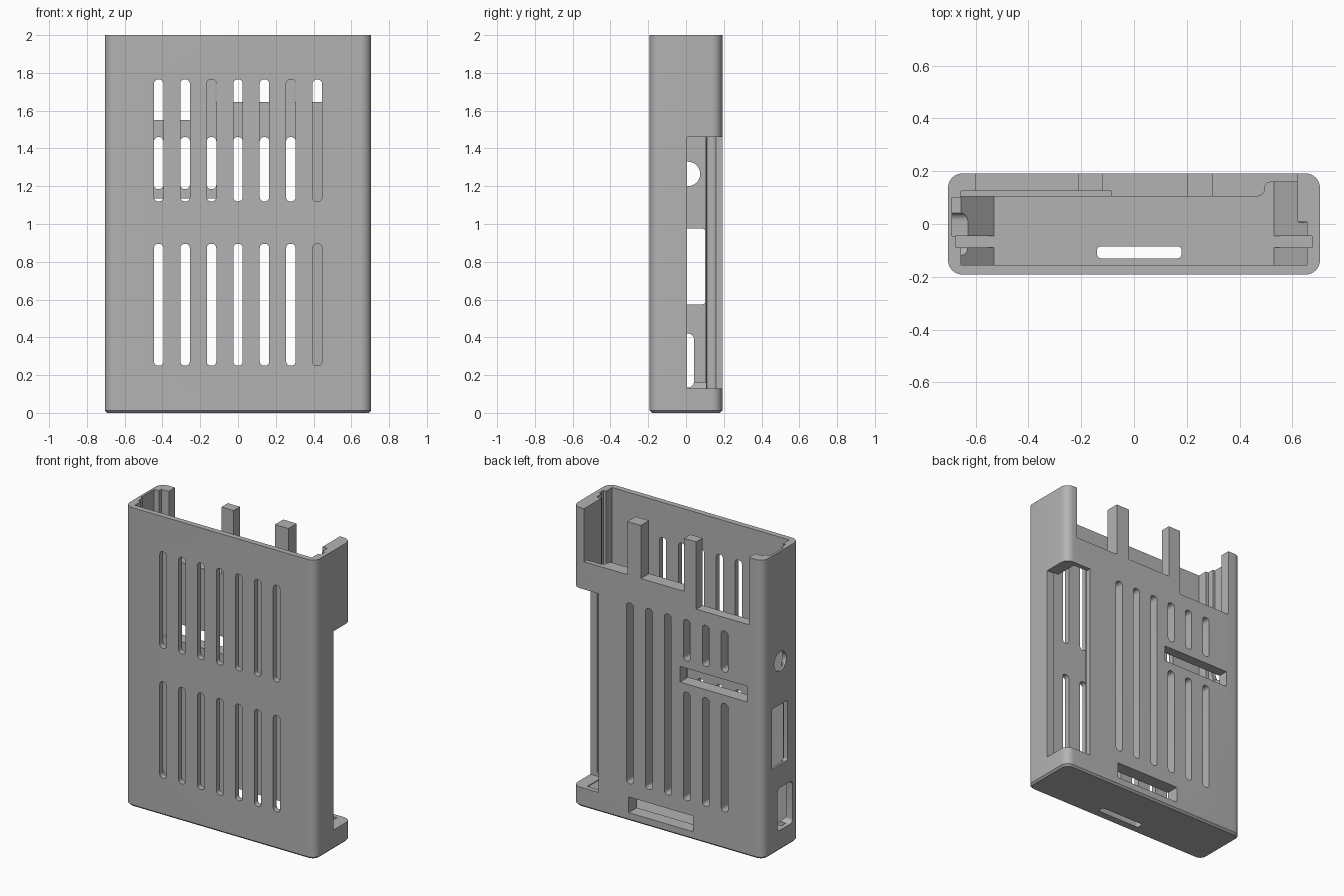
import bpy, bmesh, math
from mathutils import Vector

cube = bpy.data.objects.get("Cube")
if cube:
    bpy.data.objects.remove(cube, do_unlink=True)

grey = bpy.data.materials.new("plain_grey")
grey.use_nodes = True
colour = (0.45, 0.45, 0.45, 1)
grey.diffuse_color = colour
grey.node_tree.nodes["Principled BSDF"].inputs["Base Color"].default_value = colour


def prism(name, profile, axis, lo, hi):
    """Extrude a 2D profile along an axis (profile planes: x->yz, y->xz, z->xy)."""
    place = {"x": lambda a, b, c: (c, a, b),
             "y": lambda a, b, c: (a, c, b),
             "z": lambda a, b, c: (a, b, c)}[axis]
    bm = bmesh.new()
    face = bm.faces.new([bm.verts.new(place(a, b, lo)) for a, b in profile])
    ext = bmesh.ops.extrude_face_region(bm, geom=[face])
    moved = [g for g in ext["geom"] if isinstance(g, bmesh.types.BMVert)]
    bmesh.ops.translate(bm, verts=moved, vec=Vector(place(0, 0, hi - lo)))
    bmesh.ops.recalc_face_normals(bm, faces=bm.faces)
    mesh = bpy.data.meshes.new(name)
    bm.to_mesh(mesh)
    bm.free()
    mesh.materials.append(grey)
    ob = bpy.data.objects.new(name, mesh)
    bpy.context.collection.objects.link(ob)
    return ob


def rounded(a0, a1, b0, b1, r=0.0, seg=6):
    """Rectangle profile with rounded corners."""
    if r == 0:
        return [(a0, b0), (a1, b0), (a1, b1), (a0, b1)]
    pts = []
    corners = [(a1 - r, b1 - r), (a0 + r, b1 - r), (a0 + r, b0 + r), (a1 - r, b0 + r)]
    for q, (ca, cb) in enumerate(corners):
        for i in range(seg + 1):
            t = math.pi / 2 * (q + i / seg)
            pts.append((ca + r * math.cos(t), cb + r * math.sin(t)))
    return pts


# Outer shell block with rounded upright corners and a chamfered base
case = prism("case_shell", rounded(-0.705, 0.705, -0.192, 0.192, 0.055, 8), "z", 0, 2)
bm = bmesh.new()
bm.from_mesh(case.data)
rim = [e for e in bm.edges if all(v.co.z < 0.001 for v in e.verts)]
bmesh.ops.bevel(bm, geom=rim, offset=0.012, segments=1, affect="EDGES")
bm.to_mesh(case.data)
bm.free()


def combine(tool, operation="DIFFERENCE"):
    """Apply a boolean to the case and discard the tool."""
    tool.hide_render = True
    mod = case.modifiers.new("shape", "BOOLEAN")
    mod.operation, mod.solver, mod.object = operation, "EXACT", tool
    deps = bpy.context.evaluated_depsgraph_get()
    mesh = bpy.data.meshes.new_from_object(case.evaluated_get(deps))
    case.modifiers.clear()
    case.data = mesh
    bpy.data.objects.remove(tool, do_unlink=True)


def cut(axis, lo, hi, *rect):
    combine(prism("cutter", rounded(*rect), axis, lo, hi))


# Interior, with board grooves, port pocket, header channel and thick corner
right_side = [(-0.655, -0.155), (0.655, -0.155), (0.655, -0.09), (0.675, -0.09),
              (0.675, -0.045), (0.655, -0.045), (0.655, 0.01), (0.62, 0.01)]
channel = [(0.62, 0.16), (0.52, 0.16), (0.505, 0.155), (0.497, 0.145),
           (0.495, 0.125), (0.485, 0.11), (0.47, 0.105)]
left_side = [(-0.655, 0.105), (-0.655, 0.1), (-0.69, 0.1), (-0.69, -0.045),
             (-0.675, -0.045), (-0.675, -0.09), (-0.655, -0.09)]
combine(prism("cavity", right_side + channel + left_side, "z", 0.035, 2.1))

# Sloped board supports on the floor, either side of the board groove
for side, back in ((-1, 0.11), (1, 0.165)):
    for y0, y1 in ((-0.16, -0.09), (-0.045, back)):
        wedge = [(side * 0.53, 0.03), (side * 0.695, 0.03), (side * 0.695, 0.16),
                 (side * 0.655, 0.16), (side * 0.53, 0.035)]
        combine(prism("support", wedge, "y", y0, y1), "UNION")

# Shallow pocket inside the back wall
cut("z", 1.03, 2.1, -0.655, -0.085, 0.05, 0.125)

# Open header corner
cut("z", 0.13, 1.46, 0.515, 0.8, 0.005, 0.3)

# Lowered back wall, leaving upright posts
for x0, x1, z in ((-0.6, -0.21, 1.55), (-0.12, 0.2, 1.645), (0.3, 0.62, 1.645)):
    cut("y", 0.05, 0.3, x0, x1, z, 2.1)

# Vent slots, front and back
for i in range(-3, 4):
    x0, x1 = i * 0.14 - 0.025, i * 0.14 + 0.025
    for z0, z1 in ((0.25, 0.895), (1.12, 1.765)):
        cut("y", -0.3, -0.12, x0, x1, z0, z1, 0.022)
    if i < 0:
        back_slots = ((0.25, 0.975), (1.185, 1.46))
    elif i < 3:
        back_slots = ((0.25, 1.46),)
    else:
        back_slots = ()
    for z0, z1 in back_slots:
        cut("y", 0.05, 0.3, x0, x1, z0, z1, 0.022)

# Cable slits in the back wall and card slit in the floor
cut("y", 0.05, 0.3, -0.585, -0.09, 1.03, 1.135)
cut("y", 0.05, 0.3, -0.185, 0.29, 0.055, 0.16)
cut("z", -0.1, 0.1, -0.14, 0.18, -0.13, -0.085, 0.015)

# Side ports: round, tall and small
cut("x", -0.8, -0.6, -0.055, 0.075, 1.2, 1.33, 0.0649)
cut("x", -0.8, -0.6, -0.065, 0.1, 0.575, 0.975, 0.01)
cut("x", -0.8, -0.6, -0.12, 0.042, 0.135, 0.42, 0.03)

bpy.ops.object.select_all(action="DESELECT")
case.select_set(True)
bpy.context.view_layer.objects.active = case
bpy.ops.object.shade_smooth_by_angle(angle=math.radians(30))
